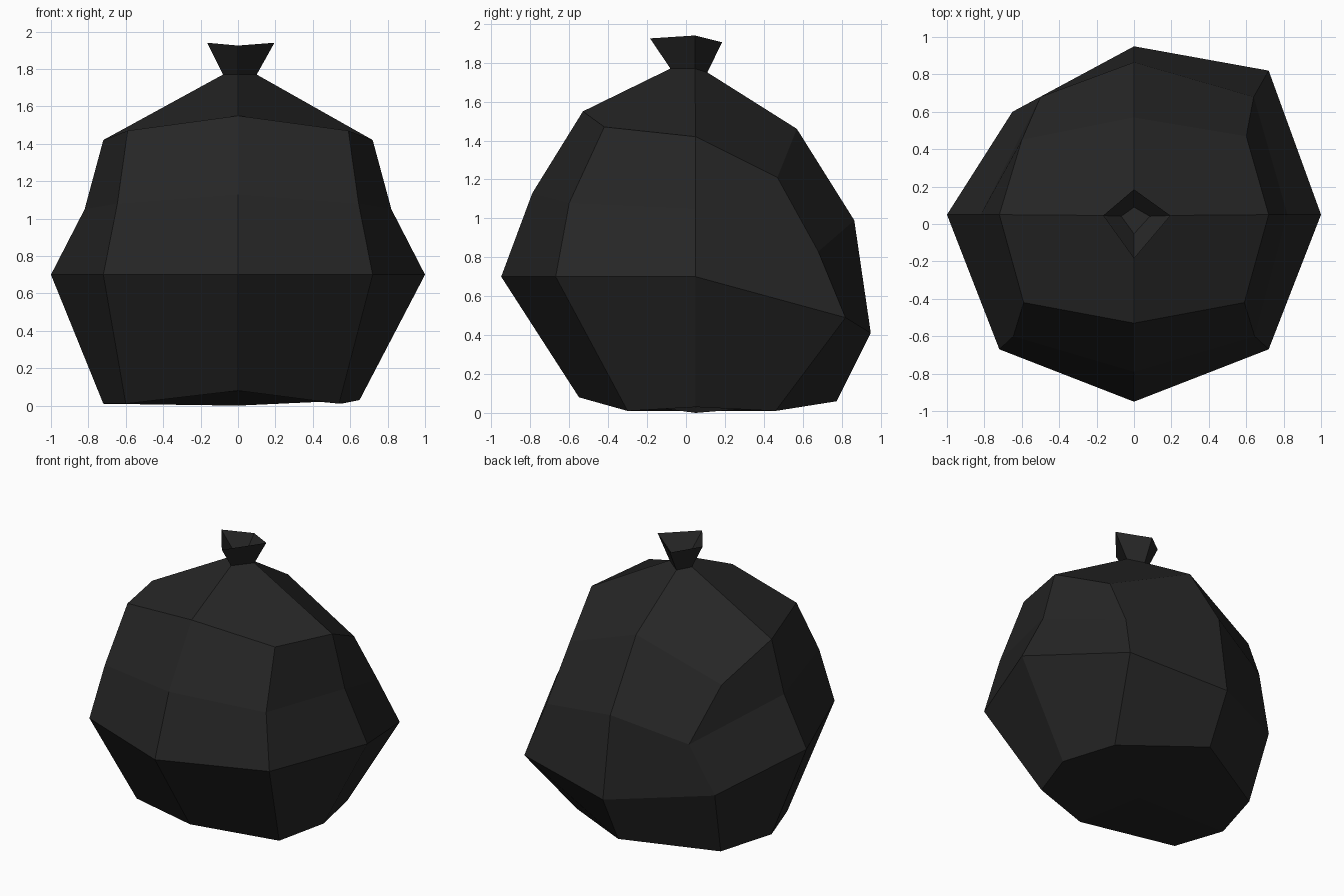
import bpy, bmesh

if "Cube" in bpy.data.objects:
    bpy.data.objects.remove(bpy.data.objects["Cube"])

black = bpy.data.materials.new("black plastic")
black.diffuse_color = (0.019, 0.019, 0.019, 1)
black.use_nodes = True
black.node_tree.nodes["Principled BSDF"].inputs["Base Color"].default_value = black.diffuse_color


def make_object(name, bm):
    bmesh.ops.recalc_face_normals(bm, faces=bm.faces)
    me = bpy.data.meshes.new(name)
    bm.to_mesh(me)
    bm.free()
    me.materials.append(black)
    ob = bpy.data.objects.new(name, me)
    bpy.context.collection.objects.link(ob)
    return ob


def bridge(bm, a, b):
    n = len(a)
    for i in range(n):
        j = (i + 1) % n
        bm.faces.new((a[i], a[j], b[j], b[i]))


def ring(bm, pts):
    return [bm.verts.new(p) for p in pts]


# Vertical profiles of the sack, each from shoulder to base
front = [(0, -.53, 1.55), (0, -.79, 1.13), (0, -.95, .70), (0, -.55, .08)]
front_right = [(.59, -.42, 1.47), (.645, -.60, 1.08), (.72, -.67, .70), (.54, -.30, .01)]
right = [(.72, .05, 1.42), (.82, .05, 1.05), (1.0, .05, .70), (.65, .05, .03)]
back_right = [(.60, .47, 1.21), (.64, .68, .83), (.72, .82, .49), (.55, .46, .01)]
back = [(0, .57, 1.46), (0, .865, .99), (0, .95, .41), (0, .775, .06)]
back_left = [(-.60, .45, 1.21), (-.50, .68, .84), (-.65, .60, .48), (-.60, .46, .01)]


def mirrored(col, base):
    return [(-x, y, z) for x, y, z in col[:3]] + [base]


columns = [front, front_right, right, back_right, back, back_left,
           mirrored(right, (-.72, .05, .01)),
           mirrored(front_right, (-.60, -.30, .01))]

neck = [(0, -.08, 1.77), (.10, .045, 1.77), (0, .11, 1.75), (-.08, .045, 1.77)]
lip = [(0, -.185, 1.925), (.195, .045, 1.94), (0, .185, 1.905), (-.165, .045, 1.94)]

# Sack body
bm = bmesh.new()
rings = [ring(bm, level) for level in zip(*columns)]
for a, b in zip(rings, rings[1:]):
    bridge(bm, a, b)
collar = ring(bm, neck)
base = bm.verts.new((0, .05, 0))
top, low = rings[0], rings[-1]
for i in range(4):
    m, c, n = 2 * i, 2 * i + 1, (2 * i + 2) % 8
    bm.faces.new((collar[i], top[m], top[c], top[n], collar[(i + 1) % 4]))
    bm.faces.new((low[m], low[c], low[n], base))
make_object("sack_body", bm)

# Flared, hollow gathered top
bm = bmesh.new()
outer = ring(bm, neck)
rim = ring(bm, lip)
inner = ring(bm, [(x * .85, .03 + (y - .03) * .75, z + .05) for x, y, z in neck])
bridge(bm, outer, rim)
bridge(bm, rim, inner)
bm.faces.new(inner)
make_object("gathered_top", bm)
